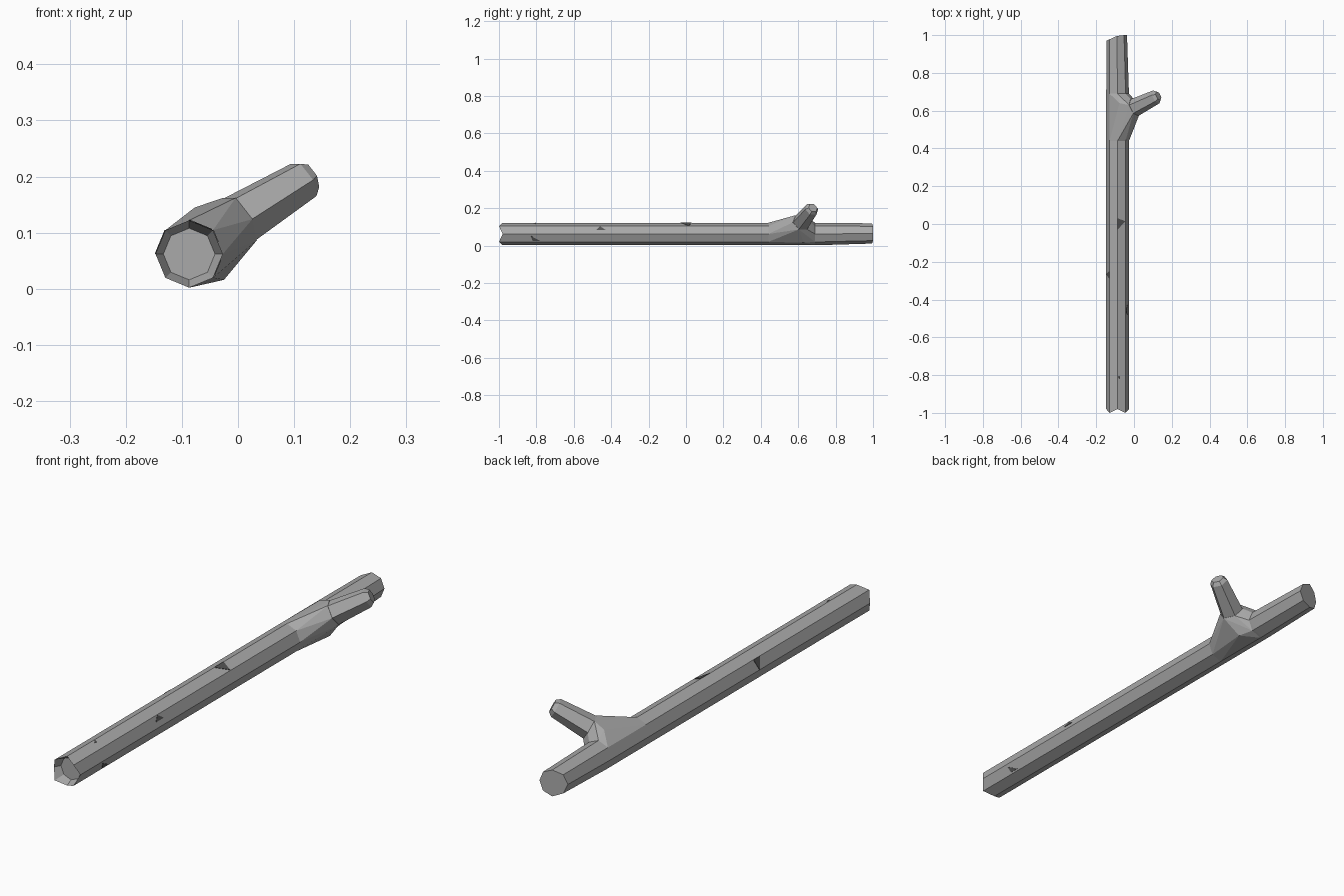
import bpy, bmesh
from math import sin, cos, pi
from mathutils import Vector

cube = bpy.data.objects.get("Cube")
if cube:
    bpy.data.objects.remove(cube)


def material(name, value):
    m = bpy.data.materials.new(name)
    m.use_nodes = True
    colour = (value, value, value, 1)
    m.diffuse_color = colour
    m.node_tree.nodes["Principled BSDF"].inputs["Base Color"].default_value = colour
    return m


GREY = material("bark grey", 0.4)
DARK = material("dark scar grey", 0.09)
SIDES = 8


def finish(name, bm, mat):
    bmesh.ops.recalc_face_normals(bm, faces=bm.faces)
    mesh = bpy.data.meshes.new(name)
    bm.to_mesh(mesh)
    bm.free()
    mesh.materials.append(mat)
    ob = bpy.data.objects.new(name, mesh)
    bpy.context.collection.objects.link(ob)
    return ob


def loft(name, rings, mat):
    """Skin a list of point rings and cap both ends."""
    bm = bmesh.new()
    loops = [[bm.verts.new(p) for p in ring] for ring in rings]
    for a, b in zip(loops, loops[1:]):
        n = len(a)
        for i in range(n):
            j = (i + 1) % n
            bm.faces.new((a[i], a[j], b[j], b[i]))
    bm.faces.new(loops[0])
    bm.faces.new(loops[-1])
    return finish(name, bm, mat)


def trunk_point(k, y, r=0.06, x=-0.087, z=0.062):
    a = k * 2 * pi / SIDES
    return Vector((x + r * cos(a), y, z + r * sin(a)))


def trunk_ring(y, r=0.06, x=-0.087, z=0.062):
    return [trunk_point(k, y, r, x, z) for k in range(SIDES)]


# Trunk: recessed front end with a jagged rim, slightly tapered slanted back end
rim = [trunk_point(k, -1 if k % 2 else -0.98) for k in range(SIDES)]
back = trunk_ring(1, 0.054, -0.091, 0.065)
for p in back:
    p.y -= max(0, -0.08 - p.x) * 0.45
loft("trunk", [trunk_ring(-0.955, 0.046), rim, trunk_ring(0.44), trunk_ring(0.7), back], GREY)

# Side branch: tapered hexagonal stub with a chamfered tip
root, tip = Vector((0.0, 0.615, 0.122)), Vector((0.122, 0.675, 0.197))
axis = (tip - root).normalized()
side = axis.cross(Vector((0, 0, 1))).normalized()
up = side.cross(axis)


def branch_ring(t, r):
    c = root.lerp(tip, t)
    return [c + r * (side * cos(k * pi / 3) + up * sin(k * pi / 3)) for k in range(6)]


loft("branch", [branch_ring(-0.2, 0.05), branch_ring(0, 0.049),
                branch_ring(0.96, 0.038), branch_ring(1.06, 0.026)], GREY)

# Collar: faceted swelling that blends the branch into the trunk
points = [trunk_point(k, y) for k in (-2, -1, 0, 1, 2, 3) for y in (0.44, 0.69)]
points += branch_ring(0.03, 0.05)
points += [Vector((-0.077, 0.64, 0.145)), Vector((-0.025, 0.63, 0.016))]
bm = bmesh.new()
for p in points:
    bm.verts.new(p)
hull = bmesh.ops.convex_hull(bm, input=bm.verts)
loose = {g for g in hull["geom_interior"] if isinstance(g, bmesh.types.BMVert)}
bmesh.ops.delete(bm, geom=list(loose), context="VERTS")
finish("branch_collar", bm, GREY)


# Scars: thin triangular plates on single trunk facets
# (facet, then corners as: fraction across the facet, position along the trunk)
def scar(name, k, corners):
    normal = trunk_point(k + 0.5, 0) - trunk_point(0, 0, 0)
    lift = normal.normalized() * 0.0015
    flat = [trunk_point(k, y).lerp(trunk_point(k + 1, y), t) for t, y in corners]
    loft(name, [[p - lift for p in flat], [p + lift for p in flat]], DARK)


scar("scar_top", 1, ((1, 0.03), (1, -0.03), (0.05, 0.015)))
scar("scar_right_upper", 0, ((0.98, -0.46), (0.5, -0.48), (0.5, -0.43)))
scar("scar_right_lower", -1, ((0.75, -0.83), (0.15, -0.82), (0.15, -0.78)))
scar("scar_left", 3, ((0, -0.25), (0, -0.29), (1, -0.265)))
scar("scar_top_small", 1, ((0.95, -0.805), (0.75, -0.82), (0.7, -0.805)))
